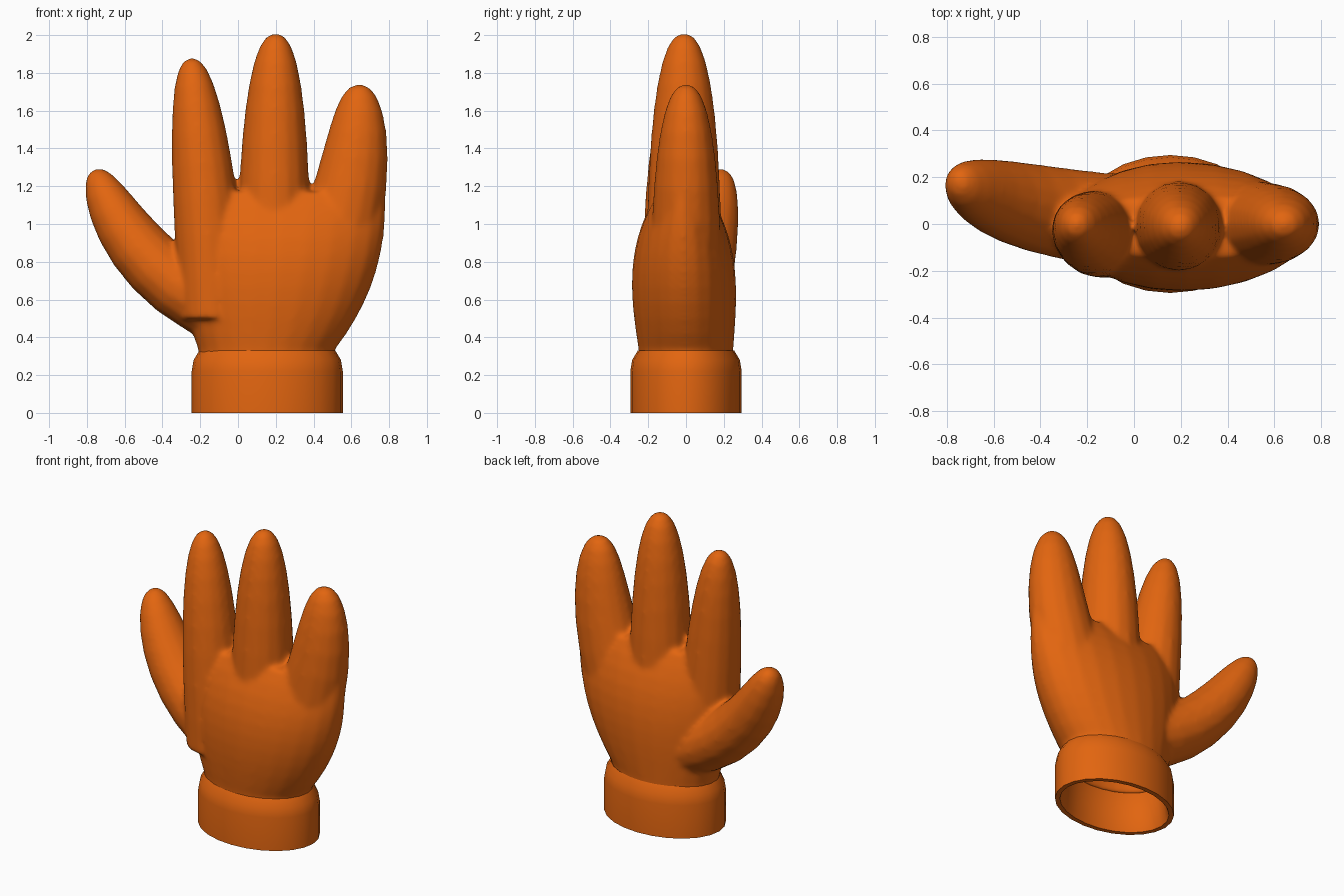
import bpy, bmesh
from math import cos, sin, sqrt, tau
from mathutils import Vector

cube = bpy.data.objects.get("Cube")
if cube:
    bpy.data.objects.remove(cube)

color = (0.76, 0.13, 0.005, 1)
orange = bpy.data.materials.new("orange")
orange.use_nodes = True
orange.diffuse_color = color
orange.node_tree.nodes["Principled BSDF"].inputs["Base Color"].default_value = color


def oval(bm, centre, width, depth, side=Vector((1, 0, 0)), count=24):
    """Ring of vertices with half-size width along side and depth along y."""
    angles = [tau * i / count for i in range(count)]
    return [bm.verts.new(Vector(centre) + side * width * cos(a)
                         + Vector((0, depth * sin(a), 0))) for a in angles]


def skin(bm, rings, closed=False):
    """Bridge neighbouring rings, then either cap the ends or join them."""
    pairs = list(zip(rings, rings[1:]))
    if closed:
        pairs.append((rings[-1], rings[0]))
    else:
        bm.faces.new(rings[0])
        bm.faces.new(rings[-1])
    for low, high in pairs:
        for i in range(len(low)):
            bm.faces.new((low[i - 1], low[i], high[i], high[i - 1]))


def add_finger(bm, base, bend, tip, width, depth, steps=10):
    """Round-tipped finger along a curve from base through bend to tip."""
    base, bend, tip = Vector(base), Vector(bend), Vector(tip)
    rings = []
    for i in range(steps + 1):
        t = sin(tau / 4 * i / steps)
        centre = base * (1 - t) ** 2 + bend * 2 * t * (1 - t) + tip * t * t
        along = (bend - base) * (1 - t) + (tip - bend) * t
        side = Vector((along.z, 0, -along.x)).normalized()
        taper = max((1 - t ** 2.6) ** 0.4, 0.05)
        rings.append(oval(bm, centre, width * taper, depth * taper, side, count=16))
    skin(bm, rings)


def finish(bm, name):
    bmesh.ops.recalc_face_normals(bm, faces=bm.faces)
    mesh = bpy.data.meshes.new(name)
    bm.to_mesh(mesh)
    bm.free()
    mesh.materials.append(orange)
    obj = bpy.data.objects.new(name, mesh)
    bpy.context.collection.objects.link(obj)
    return obj


hand = bmesh.new()
rings = []

# Domed hollow inside the wrist
for s in (0.95, 0.8, 0.5, 0):
    dome = sqrt(1 - s * s)
    rings.append(oval(hand, (0.155, 0, 0.25 + 0.2 * s), 0.33 * dome, 0.22 * dome))
rings.append(oval(hand, (0.155, 0, 0.25), 0.36, 0.25))

# Palm, widening quickly from the wrist and thinning toward the knuckles
palm_steps = 10
for i in range(palm_steps + 1):
    s = i / palm_steps
    grow = 1 - (1 - s) ** 2.4
    rings.append(oval(hand, (0.15 + 0.075 * grow, -0.015 * grow, 0.33 + 0.84 * s),
                      0.36 + 0.2 * grow, 0.25 + 0.1 * s - 0.22 * s ** 3))
skin(hand, rings)

# Index, middle and little fingers, rooted deep in the palm
add_finger(hand, (-0.13, -0.04, 0.5), (-0.17, -0.05, 1.2), (-0.25, 0, 1.88), 0.18, 0.19)
add_finger(hand, (0.19, -0.01, 0.6), (0.19, -0.01, 1.3), (0.2, -0.01, 2.01), 0.195, 0.2)
add_finger(hand, (0.33, 0, 0.45), (0.66, 0, 1.1), (0.64, 0, 1.74), 0.215, 0.19)

# Thumb, leaning outward and back
add_finger(hand, (-0.03, 0.01, 0.52), (-0.55, 0.06, 0.72), (-0.76, 0.18, 1.29), 0.18, 0.2)

# Fuse palm and fingers into one soft surface
glove = finish(hand, "glove_hand")
fuse = glove.modifiers.new("fuse", 'REMESH')
fuse.mode = 'VOXEL'
fuse.voxel_size = 0.014
fuse.use_smooth_shade = True
soften = glove.modifiers.new("soften", 'SMOOTH')
soften.iterations = 14

# Thick open cuff, each ring given by height and inset from the outer wall
band = bmesh.new()
profile = ((0.3, 0.07), (0.03, 0.04), (0, 0.03), (0, 0), (0.22, 0), (0.28, 0.01), (0.33, 0.04))
skin(band, [oval(band, (0.155, 0, z), 0.4 - inset, 0.295 - inset)
            for z, inset in profile], closed=True)
cuff = finish(band, "cuff")
bpy.ops.object.select_all(action='DESELECT')
cuff.select_set(True)
bpy.context.view_layer.objects.active = cuff
bpy.ops.object.shade_smooth_by_angle(angle=0.9)
